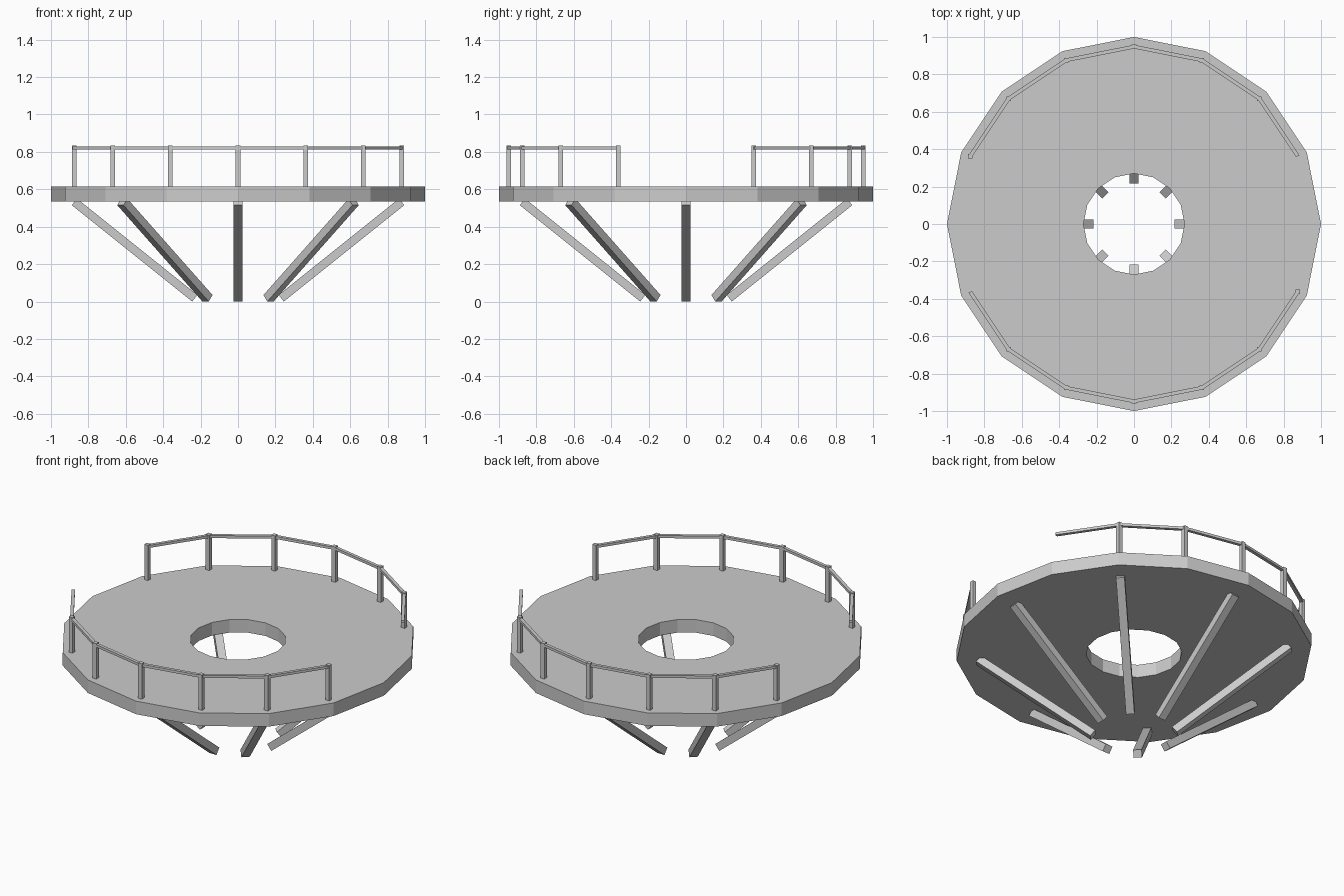
import bpy, bmesh
from math import radians, atan2, cos, sin
from mathutils import Matrix, Vector

if "Cube" in bpy.data.objects:
    bpy.data.objects.remove(bpy.data.objects["Cube"])

STEP = 22.5                       # the deck has sixteen sides
DECK_BOTTOM, DECK_TOP = 0.535, 0.616

grey = bpy.data.materials.new("light_grey")
grey.use_nodes = True
grey.diffuse_color = (0.6, 0.6, 0.6, 1)
grey.node_tree.nodes["Principled BSDF"].inputs["Base Color"].default_value = (0.6, 0.6, 0.6, 1)


def finish(name, bm):
    bmesh.ops.recalc_face_normals(bm, faces=bm.faces)
    mesh = bpy.data.meshes.new(name)
    bm.to_mesh(mesh)
    bm.free()
    mesh.materials.append(grey)
    ob = bpy.data.objects.new(name, mesh)
    bpy.context.collection.objects.link(ob)
    return ob


def sweep(name, r0, r1, z0, z1, first, count, closed=False):
    """Carry a rectangular section around z in flat facets."""
    bm = bmesh.new()
    rings = []
    for i in range(count):
        a = radians(first + i * STEP)
        rings.append([bm.verts.new((r * cos(a), r * sin(a), z))
                      for r, z in ((r0, z0), (r1, z0), (r1, z1), (r0, z1))])
    for i in range(count if closed else count - 1):
        a, b = rings[i], rings[(i + 1) % count]
        for j in range(4):
            k = (j + 1) % 4
            bm.faces.new((a[j], b[j], b[k], a[k]))
    if not closed:
        bm.faces.new(rings[0])
        bm.faces.new(rings[-1])
    return finish(name, bm)


def box(name, size, matrix):
    bm = bmesh.new()
    bmesh.ops.create_cube(bm, size=1, matrix=matrix @ Matrix.Diagonal((*size, 1)))
    return finish(name, bm)


# Deck with a round opening
sweep("deck", 0.27, 1.0, DECK_BOTTOM, DECK_TOP, 0, 16, closed=True)

# Two railings, each with one end of the handrail left unsupported
for side, start in (("back", STEP), ("front", 180 + STEP)):
    sweep(side + "_handrail", 0.938, 0.958, 0.814, 0.83, start, 7)
    for i in range(1, 7):
        a = radians(start + i * STEP)
        height = 0.835 - DECK_TOP
        spot = Vector((0.948 * cos(a), 0.948 * sin(a), DECK_TOP + height / 2))
        box(f"{side}_post_{i}", (0.025, 0.025, height), Matrix.Translation(spot))

# Eight sloping struts under the deck
low, high = Vector((0.245, 0, 0)), Vector((0.889, 0, 0.515))
run = high - low
tilt = atan2(run.z, run.x)
thick = 0.045
centre = (low + high) / 2 + Vector((-sin(tilt), 0, cos(tilt))) * thick / 2
lean = Matrix.Translation(centre) @ Matrix.Rotation(-tilt, 4, "Y")
for i in range(8):
    box(f"strut_{i + 1}", (run.length, 0.048, thick),
        Matrix.Rotation(radians(45 * i), 4, "Z") @ lean)
